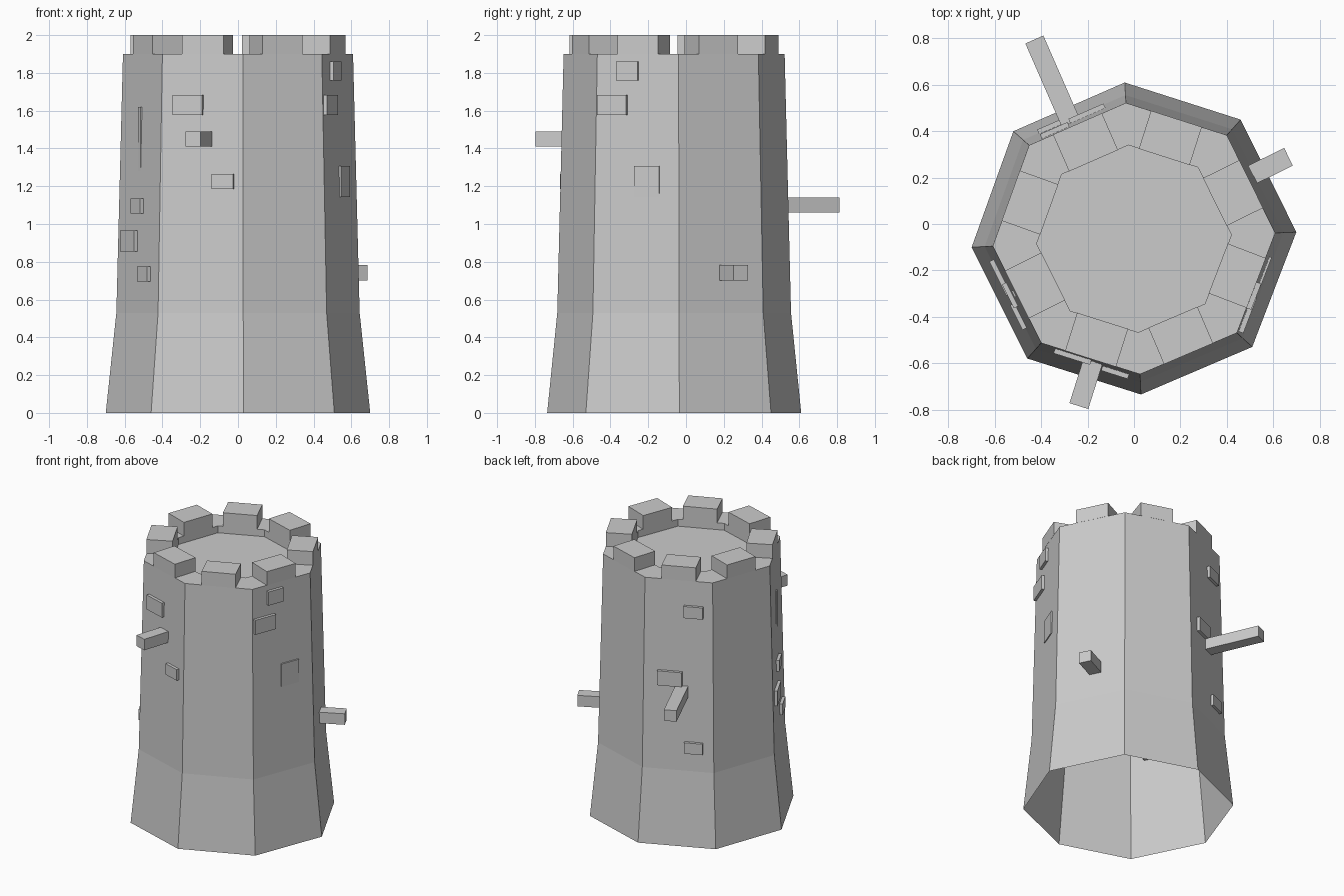
import bpy, bmesh
from mathutils import Matrix, Vector

cube = bpy.data.objects.get("Cube")
if cube:
    bpy.data.objects.remove(cube, do_unlink=True)

stone = bpy.data.materials.new("grey stone")
stone.use_nodes = True
stone.diffuse_color = (0.6, 0.6, 0.6, 1)
stone.node_tree.nodes["Principled BSDF"].inputs["Base Color"].default_value = (0.6, 0.6, 0.6, 1)

# Slightly uneven octagon at the foot of the tower, and the wall taper
CENTRE = Vector((0, -0.065, 0))
FOOT = [(0.70, -0.035), (0.46, 0.45), (-0.04, 0.61), (-0.52, 0.40),
        (-0.70, -0.10), (-0.46, -0.58), (0.03, -0.735), (0.51, -0.53)]
WAIST, WALL_TOP, DECK, TOP = 0.53, 1.9, 1.85, 2.0
INNER = 0.60


def taper(z):
    if z < WAIST:
        return 1 - 0.08 * z / WAIST
    return 0.92 - 0.05 * (z - WAIST) / (WALL_TOP - WAIST)


def ring(scale, z):
    points = []
    for x, y in FOOT:
        p = CENTRE + (Vector((x, y, 0)) - CENTRE) * scale
        points.append(Vector((p.x, p.y, z)))
    return points


def finish(name, bm):
    bmesh.ops.recalc_face_normals(bm, faces=bm.faces)
    mesh = bpy.data.meshes.new(name)
    bm.to_mesh(mesh)
    bm.free()
    mesh.materials.append(stone)
    obj = bpy.data.objects.new(name, mesh)
    bpy.context.collection.objects.link(obj)
    return obj


def wall_frame(side, along, z):
    """Point on a wall side, with its tangent, outward normal and length."""
    points = ring(taper(z), z)
    a, b = points[side], points[(side + 1) % 8]
    tangent = (b - a).normalized()
    normal = tangent.cross(Vector((0, 0, 1)))
    return a.lerp(b, along), tangent, normal


def wall_box(name, side, along, z, width, height, out, inside):
    """Box set through a wall side, reaching out and inside by given depths."""
    point, tangent, normal = wall_frame(side, along, z)
    axes = Matrix((tangent, normal, Vector((0, 0, 1)))).transposed().to_4x4()
    middle = point + normal * (out - inside) / 2
    size = Matrix.Diagonal((width, out + inside, height, 1))
    bm = bmesh.new()
    bmesh.ops.create_cube(bm, size=1, matrix=Matrix.Translation(middle) @ axes @ size)
    return finish(name, bm)


# Tower wall, open below, with a walkway rim and sunken deck
bm = bmesh.new()
levels = [ring(1, 0), ring(taper(WAIST), WAIST), ring(taper(WALL_TOP), WALL_TOP),
          ring(INNER, WALL_TOP), ring(INNER, DECK)]
loops = [[bm.verts.new(p) for p in level] for level in levels]
for low, high in zip(loops, loops[1:]):
    for i in range(8):
        j = (i + 1) % 8
        bm.faces.new((low[i], low[j], high[j], high[i]))
bm.faces.new(loops[-1])
finish("tower_wall", bm)

# One merlon in the middle of each side
for side in range(8):
    point, tangent, normal = wall_frame(side, 0.5, WALL_TOP)
    inner = ring(INNER, WALL_TOP)
    depth = (point - inner[side].lerp(inner[(side + 1) % 8], 0.5)).dot(normal)
    wall_box(f"merlon_{side + 1}", side, 0.5, (WALL_TOP + TOP) / 2,
             0.23, TOP - WALL_TOP, 0.002, depth)

# Raised bricks: side, position along it, height, width, brick height, relief
BRICKS = [
    (5, 0.33, 1.63, 0.165, 0.105, 0.02), (5, 0.76, 1.225, 0.12, 0.08, 0.02),
    (7, 0.38, 1.81, 0.12, 0.10, 0.02), (7, 0.20, 1.63, 0.165, 0.105, 0.02),
    (7, 0.62, 1.225, 0.14, 0.165, 0.008),
    (4, 0.48, 1.095, 0.115, 0.08, 0.02), (4, 0.30, 0.91, 0.165, 0.11, 0.02),
    (4, 0.68, 0.735, 0.12, 0.08, 0.02), (4, 0.48, 1.45, 0.03, 0.34, 0.004),
    (2, 0.72, 1.68, 0.13, 0.085, 0.02), (2, 0.38, 1.19, 0.165, 0.105, 0.02),
    (2, 0.72, 0.70, 0.125, 0.08, 0.02),
]
for n, (side, along, z, width, height, relief) in enumerate(BRICKS):
    wall_box(f"brick_{n + 1}", side, along, z, width, height, relief, 0.02)

# Square beams jutting from the wall
wall_box("front_beam", 5, 0.53, 1.45, 0.085, 0.08, 0.20, 0.05)
wall_box("left_beam", 0, 0.57, 0.742, 0.085, 0.08, 0.17, 0.05)
wall_box("back_beam", 2, 0.55, 1.10, 0.085, 0.08, 0.39, 0.05)
